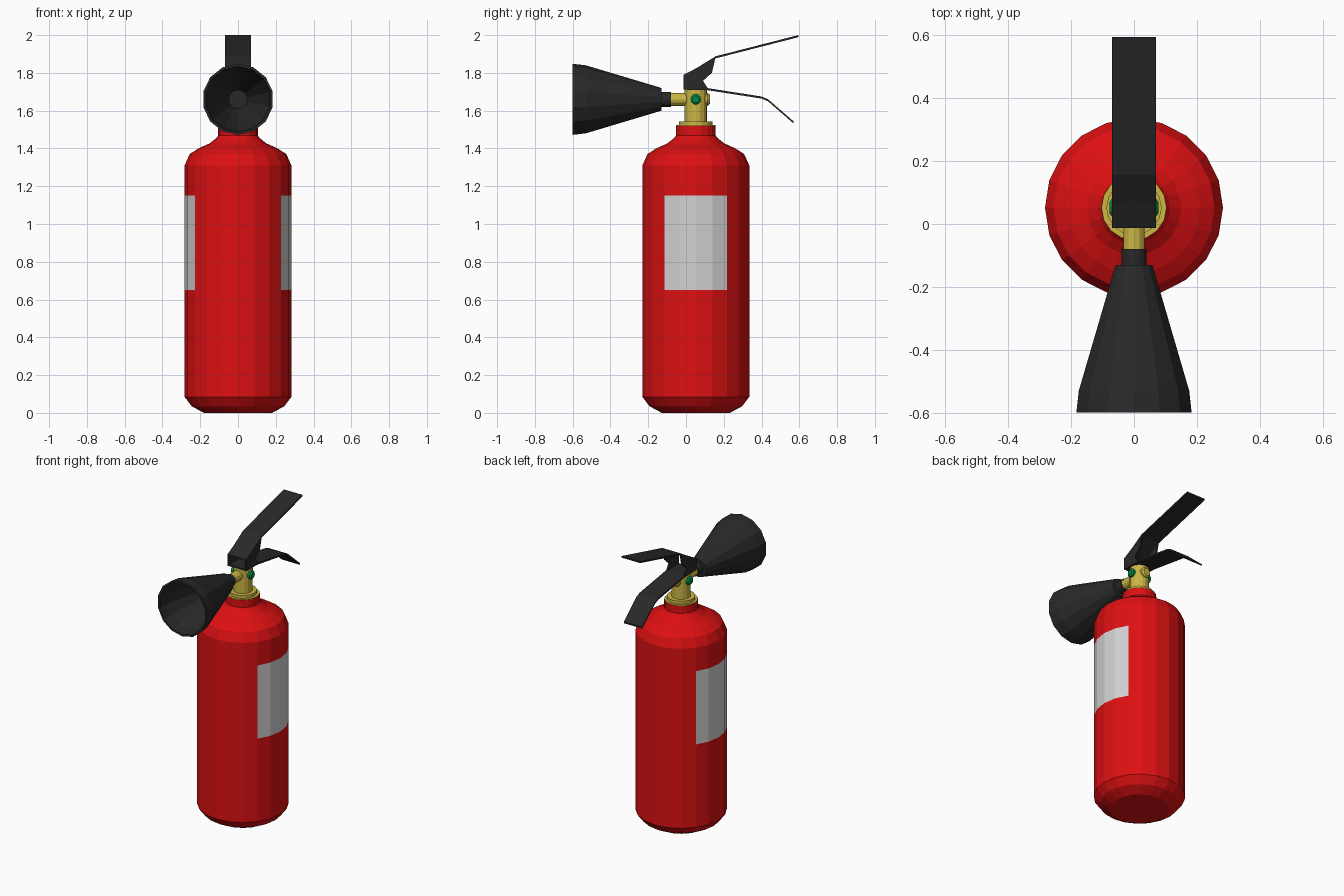
import bpy, bmesh, math
from mathutils import Vector

if "Cube" in bpy.data.objects:
    bpy.data.objects.remove(bpy.data.objects["Cube"])

CY = 0.052      # centre line of the cylinder
NZ = 1.66       # height of nozzle axis


def material(name, rgb):
    m = bpy.data.materials.new(name)
    m.diffuse_color = (*rgb, 1)
    m.use_nodes = True
    m.node_tree.nodes["Principled BSDF"].inputs["Base Color"].default_value = m.diffuse_color
    return m


RED = material("red paint", (0.72, 0.005, 0.006))
WHITE = material("label grey", (0.64, 0.64, 0.64))
BRASS = material("brass", (0.60, 0.47, 0.06))
BLACK = material("black plastic", (0.022, 0.022, 0.022))
GREEN = material("green pin", (0.0, 0.25, 0.06))


def finish(bm, name, *mats):
    bmesh.ops.recalc_face_normals(bm, faces=bm.faces)
    me = bpy.data.meshes.new(name)
    bm.to_mesh(me)
    bm.free()
    ob = bpy.data.objects.new(name, me)
    for m in mats:
        me.materials.append(m)
    bpy.context.collection.objects.link(ob)
    return ob


def lathe(profile, sides, axis="z", start=0.0):
    """Turn (radius, position) points around an axis and cap both ends."""
    bm = bmesh.new()
    rings = []
    for r, t in profile:
        ring = []
        for i in range(sides):
            a = start + math.tau * i / sides
            c, s = r * math.cos(a), r * math.sin(a)
            co = {"z": (c, CY + s, t), "y": (c, t, NZ + s), "x": (t, CY + c, NZ + s)}[axis]
            ring.append(bm.verts.new(co))
        rings.append(ring)
    for a, b in zip(rings, rings[1:]):
        for i in range(sides):
            j = (i + 1) % sides
            bm.faces.new((a[i], a[j], b[j], b[i]))
    bm.faces.new(rings[0])
    bm.faces.new(rings[-1])
    return bm


def plate(outline, x0, x1):
    """Extrude a (y, z) outline between two x positions."""
    bm = bmesh.new()
    a = [bm.verts.new((x0, y, z)) for y, z in outline]
    b = [bm.verts.new((x1, y, z)) for y, z in outline]
    bm.faces.new(a)
    bm.faces.new(b)
    n = len(outline)
    for i in range(n):
        j = (i + 1) % n
        bm.faces.new((a[i], a[j], b[j], b[i]))
    return bm


def bent_sheet(path, t=0.011):
    return plate(path + [(y, z - t) for y, z in reversed(path)], -0.07, 0.07)


# Cylinder with a label on each side
bm = lathe([(0.18, 0.0), (0.245, 0.035), (0.283, 0.085), (0.283, 0.65), (0.283, 1.15),
            (0.283, 1.31), (0.256, 1.37), (0.21, 1.40), (0.15, 1.427), (0.115, 1.455),
            (0.105, 1.468), (0.105, 1.518)], 20)
for f in bm.faces:
    c = f.calc_center_median()
    if 0.65 < c.z < 1.15 and abs(c.y - CY) < 0.166 and abs(c.x) > 0.2:
        f.material_index = 1
finish(bm, "cylinder_body", RED, WHITE)

# Brass valve: flange, collar and stem in one turning, plus the front and rear outlet
finish(lathe([(0.104, 1.515), (0.104, 1.523), (0.088, 1.523), (0.088, 1.543),
              (0.06, 1.543), (0.06, 1.715)], 16), "valve_stem", BRASS)
finish(lathe([(0.034, -0.09), (0.034, 0.115), (0.025, 0.126)], 12, "y"), "valve_outlet", BRASS)

# Green pin through the valve
finish(lathe([(0.018, -0.078), (0.028, -0.07), (0.028, 0.07), (0.018, 0.078)], 12, "x"),
       "safety_pin", GREEN)

# Discharge horn, hollow at the front
finish(lathe([(0.04, -0.08), (0.04, -0.14)], 14, "y", math.pi / 2), "horn_connector", BLACK)
finish(lathe([(0.06, -0.13), (0.18, -0.53), (0.188, -0.6), (0.174, -0.6), (0.166, -0.53),
              (0.05, -0.16)], 14, "y", math.pi / 2), "discharge_horn", BLACK)

# Levers: bent sheets held by a cheek plate on each side
finish(bent_sheet([(-0.012, 1.79), (0.06, 1.828), (0.157, 1.888), (0.595, 2.0)]),
       "upper_lever", BLACK)
finish(bent_sheet([(-0.012, 1.722), (0.11, 1.72), (0.40, 1.675), (0.435, 1.66), (0.57, 1.543)]),
       "lower_lever", BLACK)
for side, s in (("left", -1), ("right", 1)):
    finish(plate([(-0.012, 1.711), (0.12, 1.711), (0.09, 1.758), (0.137, 1.80),
                  (0.157, 1.885), (0.06, 1.825), (-0.012, 1.787)], s * 0.06, s * 0.0698),
           side + "_lever_cheek", BLACK)
